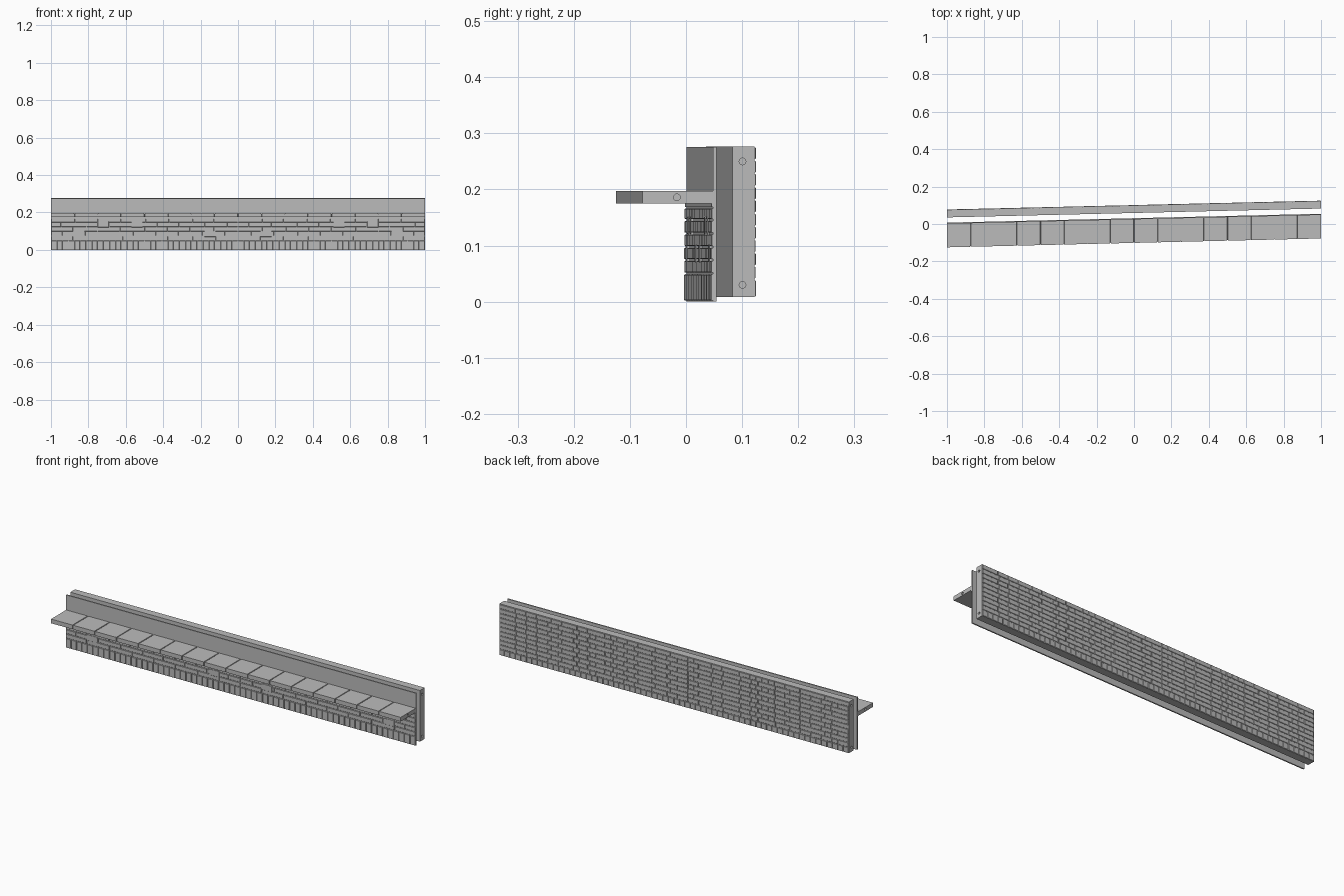
import bpy, bmesh, random
from mathutils import Matrix, Vector

if "Cube" in bpy.data.objects:
    bpy.data.objects.remove(bpy.data.objects["Cube"])

random.seed(4)
SLOPE = 0.0237          # the whole wall runs slightly askew in plan

stone = bpy.data.materials.new("stone grey")
stone.diffuse_color = (0.5, 0.5, 0.5, 1)
stone.use_nodes = True
stone.node_tree.nodes["Principled BSDF"].inputs["Base Color"].default_value = stone.diffuse_color


def finish(bm, name):
    """Skew the part in plan and turn it into an object."""
    for v in bm.verts:
        v.co.y += SLOPE * v.co.x
    bmesh.ops.recalc_face_normals(bm, faces=bm.faces)
    me = bpy.data.meshes.new(name)
    bm.to_mesh(me)
    bm.free()
    me.materials.append(stone)
    ob = bpy.data.objects.new(name, me)
    bpy.context.collection.objects.link(ob)
    return ob


def loft(bm, sections):
    """Rectangular sections (x, y0, y1, z0, z1) joined into a solid."""
    rings = []
    for x, y0, y1, z0, z1 in sections:
        rings.append([bm.verts.new((x, y, z)) for y, z in
                      ((y0, z0), (y1, z0), (y1, z1), (y0, z1))])
    for a, b in zip(rings, rings[1:]):
        for i in range(4):
            j = (i + 1) % 4
            bm.faces.new((a[i], a[j], b[j], b[i]))
    bm.faces.new(rings[0])
    bm.faces.new(rings[-1])


def brick(bm, x0, x1, z0, z1, base, out, c=0.0012):
    """Stone with a chamfered outer face, standing on the plane y = base."""
    s = 1 if out > base else -1
    mid = out - s * c
    rings = []
    for y, d in ((base, 0), (mid, 0), (out, c)):
        rings.append([bm.verts.new((x, y, z)) for x, z in
                      ((x0 + d, z0 + d), (x1 - d, z0 + d), (x1 - d, z1 - d), (x0 + d, z1 - d))])
    for a, b in zip(rings, rings[1:]):
        for i in range(4):
            j = (i + 1) % 4
            bm.faces.new((a[i], a[j], b[j], b[i]))
    bm.faces.new(rings[-1])
    bm.faces.new(rings[0])


def drill(ob, places, r=0.006, depth=0.03):
    """Peg holes in both ends of a part."""
    bm = bmesh.new()
    for end in (-1, 1):
        for y, z in places:
            m = Matrix.Translation((end, y + SLOPE * end, z)) @ Matrix.Rotation(1.5707963, 4, 'Y')
            bmesh.ops.create_cone(bm, cap_ends=True, segments=16, radius1=r,
                                  radius2=r, depth=depth * 2, matrix=m)
    me = bpy.data.meshes.new("peg_cutter")
    bm.to_mesh(me)
    bm.free()
    cutter = bpy.data.objects.new("peg_cutter", me)
    cutter.hide_render = True
    bpy.context.collection.objects.link(cutter)
    mod = ob.modifiers.new("holes", 'BOOLEAN')
    mod.object = cutter
    mod.operation = 'DIFFERENCE'
    mod.solver = 'EXACT'
    bpy.context.view_layer.objects.active = ob
    bpy.ops.object.modifier_apply(modifier=mod.name)
    bpy.data.objects.remove(cutter)


# thin front wall
bm = bmesh.new()
loft(bm, [(x, 0.0245, 0.031, 0.0, 0.276) for x in (-1, 1)])
finish(bm, "front_wall")

# thick back wall
bm = bmesh.new()
loft(bm, [(x, 0.059, 0.0985, 0.008, 0.277) for x in (-1, 1)])
drill(finish(bm, "back_wall"), [(0.077, 0.25), (0.077, 0.03)])

# walkway of sixteen slabs, with narrow joints
bm = bmesh.new()
full = (-0.101, 0.026, 0.175, 0.197)
cut = (-0.097, 0.026, 0.175, 0.193)
secs = [(-1,) + full]
for i in range(1, 16):
    x = -1 + i * 0.125
    secs += [(x - 0.0025,) + full, (x - 0.0012,) + cut, (x + 0.0012,) + cut, (x + 0.0025,) + full]
secs.append((1,) + full)
loft(bm, secs)
drill(finish(bm, "walkway"), [(-0.04, 0.186)])

# front upright stones along the foot
bm = bmesh.new()
for i in range(64):
    x = -1 + i / 32
    brick(bm, x + 0.0015, x + 0.0298, 0.002, 0.049, 0.0255, 0.0205)
finish(bm, "front_foot_stones")

# front courses, mirrored about the middle
bm = bmesh.new()
rows = [(0.052, 0.073), (0.076, 0.096), (0.099, 0.120), (0.123, 0.144), (0.147, 0.166)]
for r, (z0, z1) in enumerate(rows):
    joints = [0.0]
    x = 0.0625 if r % 2 else 0.125
    while x < 0.97:
        joints.append(x + random.uniform(-0.008, 0.008))
        x += 0.125
    joints.append(1.0)
    for a, b in zip(joints, joints[1:]):
        out = 0.0208 + random.uniform(-0.0004, 0.0006)
        for s in (-1, 1):
            lo, hi = sorted((s * a, s * b))
            brick(bm, lo + 0.0015, hi - 0.0015, z0, z1, 0.0255, out)
# larger stones spanning two courses
for x, z in ((0.15, 0.07), (0.85, 0.07), (0.72, 0.12), (0.54, 0.12)):
    for s in (-1, 1):
        brick(bm, s * x - 0.03, s * x + 0.03, z, z + 0.032, 0.0255, 0.0198)
finish(bm, "front_stone_courses")

# thin ledge under the walkway
bm = bmesh.new()
loft(bm, [(x, 0.0215, 0.026, 0.169, 0.176) for x in (-1, 1)])
finish(bm, "walkway_ledge")

# back upright stones along the foot
bm = bmesh.new()
for i in range(64):
    x = -1 + i / 32
    brick(bm, x + 0.0015, x + 0.0298, 0.009, 0.038, 0.098, 0.101)
finish(bm, "back_foot_stones")

# back courses: two alternating sets of joints
bm = bmesh.new()
sets = []
for k in range(2):
    joints, x = [-1.0], -1.0
    while x < 0.88:
        x += random.choice((0.035, 0.06, 0.06, 0.085, 0.1))
        joints.append(x)
    sets.append(joints + [1.0])
step = (0.276 - 0.040) / 10
for r in range(10):
    z = 0.040 + r * step
    for a, b in zip(sets[r % 2], sets[r % 2][1:]):
        brick(bm, a + 0.0015, b - 0.0015, z + 0.0015, z + step - 0.0015, 0.098,
              0.1008 + random.uniform(-0.0004, 0.0005))
finish(bm, "back_stone_courses")
